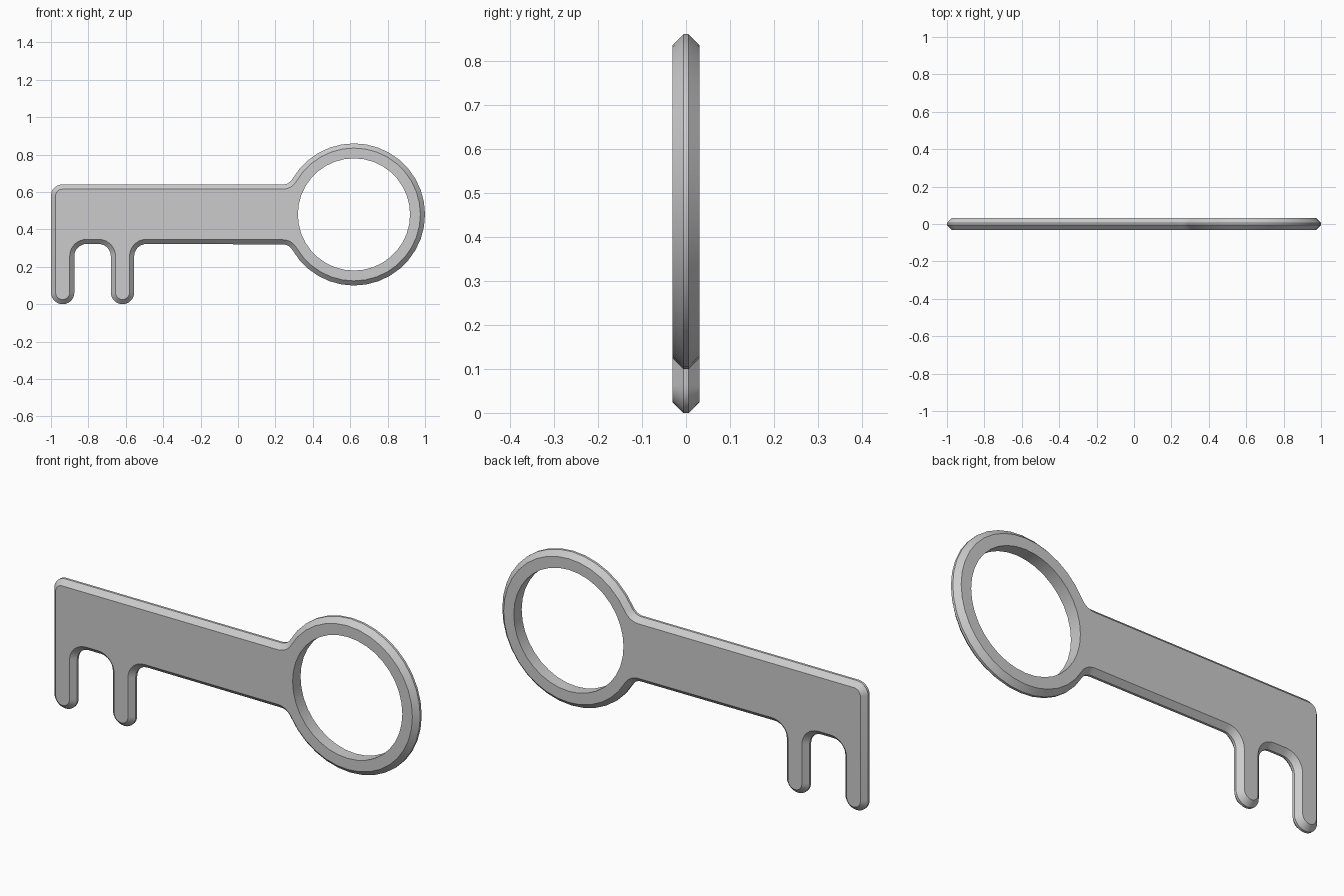
import bpy, bmesh
from math import sin, cos, radians, pi

if "Cube" in bpy.data.objects:
    bpy.data.objects.remove(bpy.data.objects["Cube"])

RING_X, RING_Z, HOLE_R = 0.62, 0.48, 0.30
HALF_T, EDGE_T, BEVEL = 0.031, 0.006, 0.025
F, T = 0.065, 0.0625   # concave fillet radius, tooth tip radius

# Outline as tangent arcs, counter-clockwise: x, z, radius, start, end, steps
ARCS = [
    (RING_X, RING_Z, 0.38, -150, 150, 30),   # ring
    (0.239, 0.70, 0.06, -30, -90, 6),        # ring to shaft, top
    (-0.94, 0.58, 0.06, 90, 180, 8),         # shaft corner
    (-1 + T, T, T, 180, 360, 14),            # end tooth
    (-1 + 2*T + F, 0.322 - F, F, 180, 90, 8),
    (-0.68 - F, 0.322 - F, F, 90, 0, 8),
    (-0.68 + T, T, T, 180, 360, 14),         # second tooth
    (-0.68 + 2*T + F, 0.322 - F, F, 180, 90, 8),
    (0.239, 0.26, 0.06, 90, 30, 6),          # ring to shaft, bottom
]


def outline(inset):
    pts = []
    for x, z, r, a0, a1, n in ARCS:
        convex = a1 > a0
        rr = r - inset if convex else r + inset
        for i in range(n + 1):
            # ring ends coincide with neighbouring fillets, so keep one copy
            if r == 0.38 and i in (0, n):
                continue
            a = radians(a0 + (a1 - a0) * i / n)
            pts.append((x + rr * cos(a), z + rr * sin(a)))
    return pts


def circle(r, n=36):
    return [(RING_X + r * cos(2*pi*i/n), RING_Z + r * sin(2*pi*i/n)) for i in range(n)]


bm = bmesh.new()


def loop(pts, y):
    return [bm.verts.new((x, y, z)) for x, z in pts]


def edges(vs):
    out = []
    for a, b in zip(vs, vs[1:] + vs[:1]):
        out.append(bm.edges.get((a, b)) or bm.edges.new((a, b)))
    return out


def bridge(p, q):
    n = len(p)
    for i in range(n):
        j = (i + 1) % n
        bm.faces.new((p[i], p[j], q[j], q[i]))


# Chamfered rim
rim = [loop(outline(d), y) for d, y in
       ((BEVEL, -HALF_T), (0, -EDGE_T), (0, EDGE_T), (BEVEL, HALF_T))]
for p, q in zip(rim, rim[1:]):
    bridge(p, q)

# Straight-walled hole
hole = [loop(circle(HOLE_R), y) for y in (-HALF_T, HALF_T)]
bridge(*hole)

# Flat front and back
for outer, inner in ((rim[0], hole[0]), (rim[3], hole[1])):
    bmesh.ops.triangle_fill(bm, edges=edges(outer) + edges(inner), use_beauty=True)
bmesh.ops.recalc_face_normals(bm, faces=bm.faces[:])

mesh = bpy.data.meshes.new("key")
bm.to_mesh(mesh)
bm.free()
key = bpy.data.objects.new("key", mesh)
bpy.context.collection.objects.link(key)
bpy.context.view_layer.objects.active = key
key.select_set(True)
bpy.ops.object.shade_smooth_by_angle(angle=radians(30))
